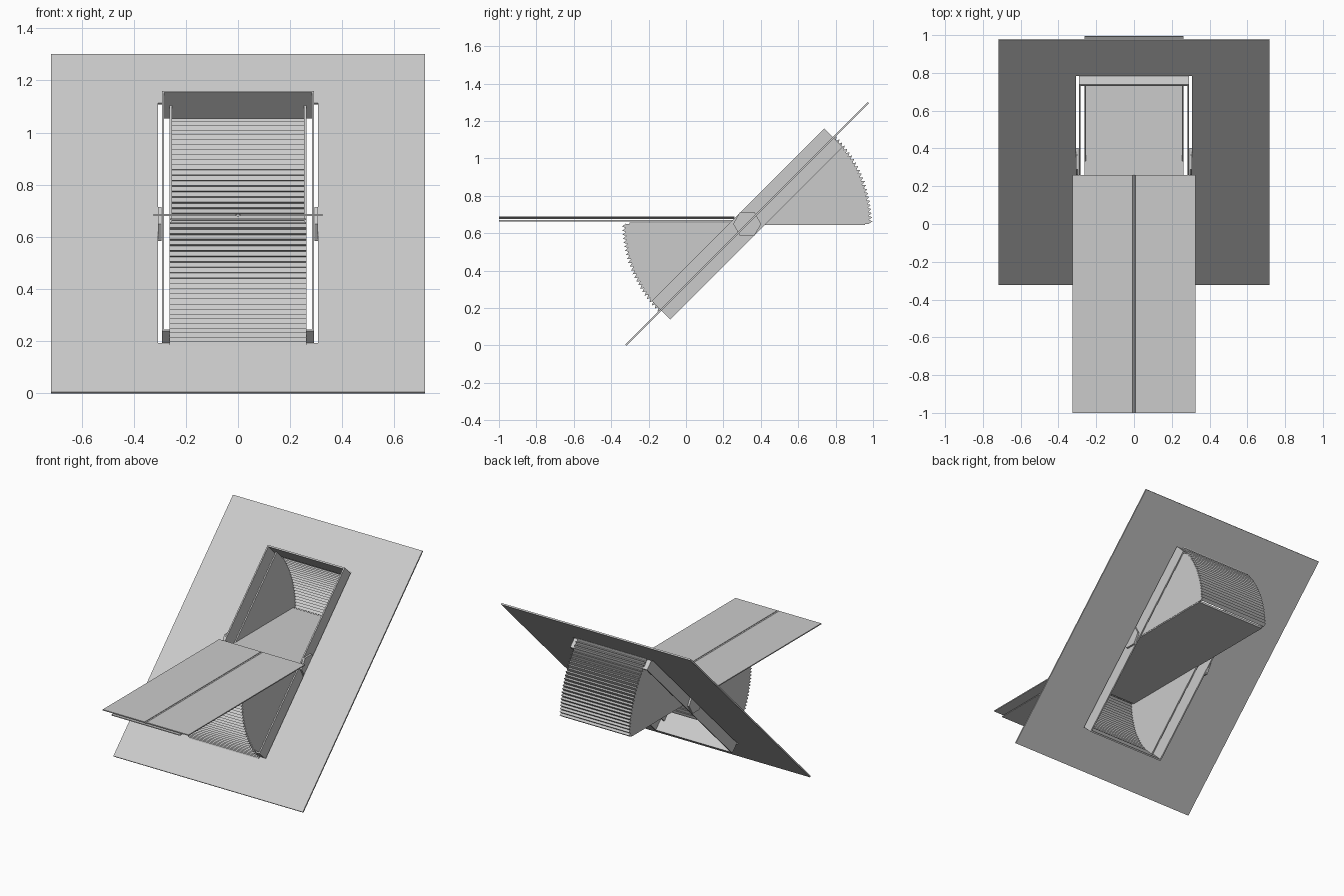
import bpy, bmesh, math
from mathutils import Matrix, Vector

if "Cube" in bpy.data.objects:
    bpy.data.objects.remove(bpy.data.objects["Cube"])

PIVOT = Vector((0, 0.327, 0.65))
FLAT = Matrix.Translation(PIVOT)                       # horizontal sash space
SLOPE = FLAT @ Matrix.Rotation(math.radians(45), 4, 'X')  # 45 degree roof space


def finish(name, bm, matrix=Matrix()):
    bmesh.ops.recalc_face_normals(bm, faces=bm.faces)
    bm.transform(matrix)
    me = bpy.data.meshes.new(name)
    bm.to_mesh(me)
    bm.free()
    ob = bpy.data.objects.new(name, me)
    bpy.context.collection.objects.link(ob)
    return ob


def box(name, x, y, z, matrix=Matrix()):
    bm = bmesh.new()
    bmesh.ops.create_cube(bm, size=1)
    for v in bm.verts:
        for i, (a, b) in enumerate((x, y, z)):
            v.co[i] = a + (b - a) * (v.co[i] + 0.5)
    return finish(name, bm, matrix)


def extrude_x(name, pts, x0, x1, matrix=Matrix(), caps=True):
    """Extrude a (y, z) outline along x; without caps it is an open sheet."""
    bm = bmesh.new()
    a = [bm.verts.new((x0, y, z)) for y, z in pts]
    if caps:
        f = bm.faces.new(a)
        geo = bmesh.ops.extrude_face_region(bm, geom=[f])['geom']
        bmesh.ops.translate(bm, vec=(x1 - x0, 0, 0),
                            verts=[g for g in geo if isinstance(g, bmesh.types.BMVert)])
    else:
        b = [bm.verts.new((x1, y, z)) for y, z in pts]
        for i in range(len(a) - 1):
            bm.faces.new((a[i], a[i + 1], b[i + 1], b[i]))
    return finish(name, bm, matrix)


# Sloping roof sheet with a rectangular opening
bm = bmesh.new()
rings = []
for w, h in ((0.718, 0.916), (0.307, 0.652)):
    rings.append([bm.verts.new((sx * w, sy * h, -0.005))
                  for sx, sy in ((-1, -1), (1, -1), (1, 1), (-1, 1))])
faces = []
for i in range(4):
    j = (i + 1) % 4
    faces.append(bm.faces.new((rings[0][i], rings[0][j], rings[1][j], rings[1][i])))
geo = bmesh.ops.extrude_face_region(bm, geom=faces)['geom']
bmesh.ops.translate(bm, vec=(0, 0, 0.01),
                    verts=[g for g in geo if isinstance(g, bmesh.types.BMVert)])
finish("roof_sheet", bm, SLOPE)

# Window frame lining the opening, and hexagonal pivot plates
hexagon = [(0.075 * math.cos(math.radians(60 * i)),
            0.075 * math.sin(math.radians(60 * i))) for i in range(6)]
for s, side in ((-1, "left"), (1, "right")):
    box("frame_side_" + side, sorted((s * 0.283, s * 0.292)), (-0.652, 0.652),
        (-0.07, 0.07), SLOPE)
    extrude_x("pivot_plate_" + side, hexagon, s * 0.293, s * 0.306, FLAT)
for s, end in ((-1, "bottom"), (1, "top")):
    box("frame_" + end, (-0.292, 0.292), sorted((s * 0.642, s * 0.652)),
        (-0.07, 0.07), SLOPE)

# Horizontal sash turned about the pivot
box("sash", (-0.26, 0.26), (-0.63, 0.63), (-0.007, 0.007), FLAT)

# Sawtooth arc shared by the upper and lower fan covers
TEETH = 24
arc = []
for i in range(TEETH):
    for frac, r in ((0.0, 0.648), (0.64, 0.668)):
        a = math.radians(45) * (i + frac) / TEETH
        arc.append((r * math.cos(a), r * math.sin(a)))
arc.append((0.648 * math.cos(math.pi / 4), 0.648 * math.sin(math.pi / 4)))

for s, part in ((1, "upper"), (-1, "lower")):
    pts = [(s * y, s * z) for y, z in arc]
    cover = extrude_x("ridged_cover_" + part, pts, -0.26, 0.26, FLAT, caps=False)
    mod = cover.modifiers.new("thickness", 'SOLIDIFY')
    mod.thickness = 0.003
    mod.offset = 0
    for t, side in ((-1, "left"), (1, "right")):
        extrude_x("fan_side_%s_%s" % (part, side), [(0, 0)] + pts,
                  t * 0.253, t * 0.262, FLAT)

# Long shelf reaching forward: two top halves, lower board and centre rod
for s, side in ((-1, "left"), (1, "right")):
    box("shelf_top_" + side, sorted((s * 0.007, s * 0.325)), (-1.0, 0.26), (0.681, 0.688))
box("shelf_lower_board", (-0.26, 0.26), (-1.0, 0.26), (0.664, 0.670))
bm = bmesh.new()
bmesh.ops.create_cone(bm, cap_ends=True, segments=12, radius1=0.006, radius2=0.006, depth=1.26)
finish("shelf_centre_rod", bm,
       Matrix.Translation((0, -0.37, 0.683)) @ Matrix.Rotation(math.pi / 2, 4, 'X'))
